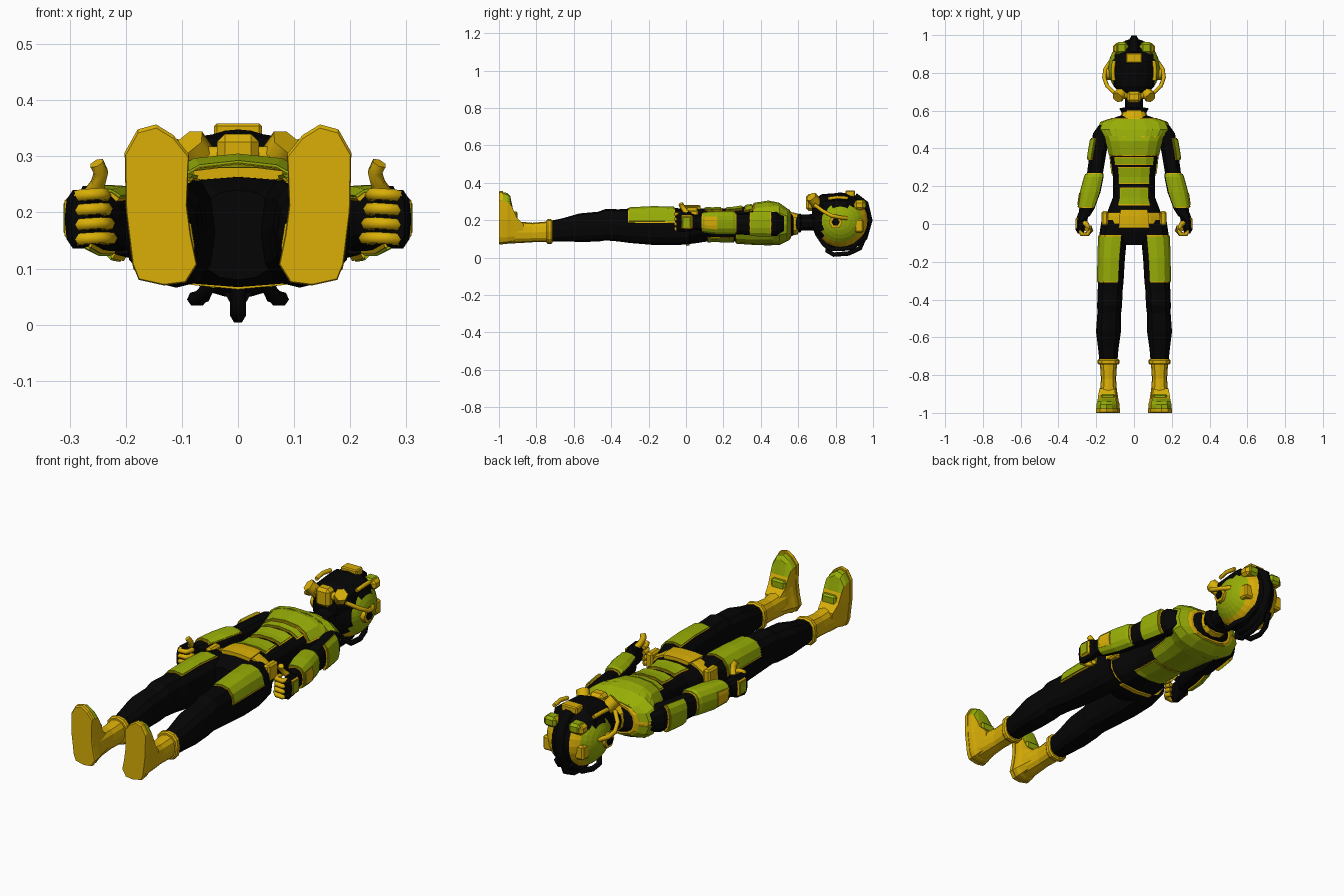
import bpy, bmesh, math
from mathutils import Matrix

if "Cube" in bpy.data.objects:
    bpy.data.objects.remove(bpy.data.objects["Cube"])


def material(name, rgb):
    m = bpy.data.materials.new(name)
    m.diffuse_color = (*rgb, 1)
    m.use_nodes = True
    m.node_tree.nodes["Principled BSDF"].inputs["Base Color"].default_value = m.diffuse_color
    return m


BLACK = material("black suit", (0.0015, 0.0015, 0.0015))
YELLOW = material("yellow trim", (0.70, 0.43, 0.002))
GREEN = material("green armour", (0.31, 0.42, 0.002))


def finish(name, bm, mats, mirror=False, rule=None):
    bmesh.ops.recalc_face_normals(bm, faces=bm.faces)
    if rule:
        for f in bm.faces:
            f.material_index = rule(f.calc_center_median())
    me = bpy.data.meshes.new(name)
    bm.to_mesh(me)
    bm.free()
    ob = bpy.data.objects.new(name, me)
    bpy.context.collection.objects.link(ob)
    for m in mats:
        me.materials.append(m)
    if mirror:
        ob.modifiers.new("Mirror", 'MIRROR')
    return ob


def skin(name, rings, mats, mirror=False, rule=None):
    """Join matching closed rings into a capped solid."""
    bm = bmesh.new()
    vs = [[bm.verts.new(p) for p in r] for r in rings]
    n = len(vs[0])
    for a, b in zip(vs, vs[1:]):
        for i in range(n):
            bm.faces.new((a[i], a[(i + 1) % n], b[(i + 1) % n], b[i]))
    bm.faces.new(vs[0])
    bm.faces.new(vs[-1][::-1])
    return finish(name, bm, mats, mirror, rule)


def rim(sec, deg, off=0.0):
    """Point on a rounded-box section (y, cx, cz, rx, rz)."""
    y, cx, cz, rx, rz = sec
    c, s = math.cos(math.radians(deg)), math.sin(math.radians(deg))
    p = 0.78
    return (cx + (rx + off) * math.copysign(abs(c) ** p, c), y,
            cz + (rz + off) * math.copysign(abs(s) ** p, s))


def loft(name, secs, mat, mirror=False, n=12):
    return skin(name, [[rim(s, 360 * i / n) for i in range(n)] for s in secs], [mat], mirror)


def at(secs, y):
    for a, b in zip(secs, secs[1:]):
        if min(a[0], b[0]) <= y <= max(a[0], b[0]):
            t = (y - a[0]) / (b[0] - a[0])
            return tuple(u + (v - u) * t for u, v in zip(a, b))
    return min(secs, key=lambda s: abs(s[0] - y))


def shell(name, secs, y0, y1, a0, a1, off, mat, mirror=False):
    """Curved plate that follows part of a lofted body."""
    ys = [y0] + sorted(s[0] for s in secs if y0 + .01 < s[0] < y1 - .01) + [y1]
    k = max(3, round(abs(a1 - a0) / 25))
    angs = [a0 + (a1 - a0) * i / k for i in range(k + 1)]
    rings = []
    for y in ys:
        s = at(secs, y)
        rings.append([rim(s, a, off) for a in angs] + [rim(s, a, -.012) for a in reversed(angs)])
    return skin(name, rings, [mat], mirror)


def plate(name, secs, y0, y1, a0, a1, mirror=False, off=0.012):
    shell(name + "_trim", secs, y0 - .006, y1 + .006, a0 - 4, a1 + 4, off - .004, YELLOW, mirror)
    shell(name, secs, y0, y1, a0, a1, off, GREEN, mirror)


def tube(name, pts, r, mat, mirror=False):
    cu = bpy.data.curves.new(name, 'CURVE')
    cu.dimensions = '3D'
    cu.bevel_depth, cu.bevel_resolution, cu.use_fill_caps = r, 1, True
    sp = cu.splines.new('POLY')
    sp.points.add(len(pts) - 1)
    for q, p in zip(sp.points, pts):
        q.co = (*p, 1)
    tmp = bpy.data.objects.new(name, cu)
    bm = bmesh.new()
    bm.from_mesh(bpy.data.meshes.new_from_object(tmp))
    bpy.data.objects.remove(tmp)
    return finish(name, bm, [mat], mirror)


def box(name, c, size, mat, mirror=False, bevel=0.008):
    bm = bmesh.new()
    bmesh.ops.create_cube(bm, size=1, matrix=Matrix.Translation(c) @ Matrix.Diagonal((*size, 1)))
    bmesh.ops.bevel(bm, geom=bm.edges[:], offset=bevel, segments=1, affect='EDGES')
    return finish(name, bm, [mat], mirror)


# Torso and its armour
torso = [(-.11, 0, .16, .07, .08), (-.04, 0, .165, .16, .098), (.04, 0, .17, .15, .095),
         (.14, 0, .175, .112, .085), (.25, 0, .175, .112, .088), (.36, 0, .18, .125, .1),
         (.44, 0, .185, .145, .108), (.5, 0, .18, .18, .1), (.54, 0, .175, .165, .075),
         (.575, 0, .175, .07, .055)]
loft("torso", torso, BLACK, n=16)
plate("chest_plate", torso, .365, .55, 18, 162)
plate("shoulder_yoke", torso, .465, .555, -176, 176, off=.014)
plate("rib_plate", torso, .318, .35, 42, 138, off=.008)
plate("upper_belly_plate", torso, .217, .296, 55, 125, off=.01)
plate("lower_belly_plate", torso, .105, .188, 59, 121, off=.01)
plate("upper_back_plate", torso, .27, .5, 200, 340)
plate("lower_back_plate", torso, .12, .25, 230, 310, off=.009)
shell("belt", torso, .0, .06, 10, 170, .01, YELLOW)
shell("belt_buckle", torso, -.02, .078, 68, 112, .017, YELLOW)
shell("belt_back", torso, .0, .02, 168, 372, .008, YELLOW)
box("belt_pouch", (.155, .03, .215), (.036, .075, .08), YELLOW, True)

# Neck
loft("collar", [(.54, 0, .175, .085, .07), (.57, 0, .18, .07, .062), (.6, 0, .18, .062, .055)], YELLOW)
loft("neck_ring", [(.58, 0, .18, .06, .05), (.612, 0, .185, .078, .05), (.618, 0, .185, .05, .04)], BLACK)
loft("neck", [(.58, 0, .185, .045, .042), (.72, 0, .19, .05, .045)], BLACK)


# Helmet: poles point sideways, so rings of faces mark the side panels
def helmet_rule(c):
    if c.z > .275 or c.y < .735:
        return 0
    return 2 if abs(c.x) > .095 else (1 if abs(c.x) > .055 else 0)


bm = bmesh.new()
bmesh.ops.create_uvsphere(bm, u_segments=24, v_segments=18, radius=1,
                          matrix=Matrix.Translation((0, .825, .198)) @ Matrix.Diagonal((.136, .155, .15, 1))
                          @ Matrix.Rotation(math.pi / 2, 4, 'Y'))
finish("helmet", bm, [BLACK, YELLOW, GREEN], False, helmet_rule)
loft("visor", [(.675, 0, .25, .06, .06), (.73, 0, .25, .108, .09), (.86, 0, .25, .118, .096),
               (.925, 0, .25, .07, .06)], BLACK)
box("forehead_block", (0, .878, .342), (.085, .052, .034), YELLOW, bevel=.005)
box("brow_block_trim", (.068, .928, .28), (.078, .06, .05), YELLOW, True, .014)
box("brow_block", (.066, .932, .284), (.062, .062, .05), GREEN, True, .012)
tube("visor_frame", [(.108, .76, .315), (.112, .81, .322), (.106, .865, .318)], .01, YELLOW, True)
box("rear_panel", (.085, .925, .17), (.05, .05, .07), YELLOW, True)
tube("crest", [(0, .9, .325), (0, .955, .285), (0, .975, .2), (0, .95, .11), (0, .88, .06), (0, .78, .06)],
     .026, BLACK)
tube("rear_cable", [(0, .96, .12), (0, .93, .05), (0, .87, .022), (0, .79, .016), (0, .755, .035),
                    (0, .76, .08)], .014, BLACK)
tube("side_cable", [(.04, .94, .1), (.06, .89, .052), (.078, .83, .046), (.07, .77, .045),
                    (.05, .74, .07), (.03, .7, .13)], .013, BLACK, True)

# Breathing mask, side hoses and ear discs
box("mask", (0, .672, .295), (.075, .06, .09), YELLOW, bevel=.014)
tube("mask_arm", [(.02, .68, .3), (.07, .685, .3)], .02, YELLOW, True)
tube("mask_canister", [(.06, .7, .285), (.088, .67, .325)], .031, YELLOW, True)
tube("ear_disc", [(.12, .8, .19), (.147, .8, .19)], .037, YELLOW, True)
tube("ear_disc_core", [(.14, .8, .19), (.152, .8, .19)], .022, BLACK, True)
tube("mask_hose", [(.125, .86, .21), (.152, .82, .215), (.158, .775, .225), (.142, .73, .25),
                   (.1, .69, .28)], .011, YELLOW, True)

# Arms
upper_arm = [(.525, .155, .18, .03, .045), (.48, .17, .18, .047, .065), (.38, .19, .18, .044, .062),
             (.26, .208, .18, .042, .055)]
forearm = [(.29, .2, .18, .035, .045), (.25, .208, .185, .047, .054), (.17, .227, .185, .05, .054),
           (.08, .25, .188, .04, .045), (.04, .265, .19, .03, .038)]
loft("upper_arm", upper_arm, BLACK, True)
loft("forearm", forearm, BLACK, True)
plate("upper_arm_plate", upper_arm, .345, .45, -60, 60, True)
plate("forearm_plate", forearm, .09, .265, -75, 135, True, .01)
shell("forearm_patch", forearm, .1, .165, -25, 25, .014, YELLOW, True)

# Hands: black glove with a green back plate, curled yellow fingers, raised thumb
loft("glove", [(.06, .265, .19, .03, .036), (.02, .278, .19, .03, .052), (-.03, .285, .188, .024, .054),
               (-.05, .282, .188, .016, .046)], BLACK, True, 10)
box("glove_plate_trim", (.3, .003, .19), (.018, .062, .075), YELLOW, True, .006)
box("glove_plate", (.302, .003, .19), (.018, .05, .063), GREEN, True, .006)
for i in range(4):
    z = .15 + .026 * i
    tube("finger_%d" % (i + 1), [(.288, -.03, z), (.277, -.054, z + .003), (.246, -.054, z + .005),
                                 (.226 + .004 * i, -.035, z + .004), (.237, -.012, z + .002)],
         .0115, YELLOW, True)
tube("thumb", [(.268, .015, .225), (.25, -.005, .25), (.244, -.02, .272), (.252, -.028, .288)], .014, YELLOW, True)
tube("thumb_base", [(.275, .03, .2), (.262, .008, .238)], .019, BLACK, True)

# Legs
leg = [(.02, .1, .165, .072, .09), (-.06, .11, .166, .074, .1), (-.18, .118, .168, .07, .1),
       (-.3, .122, .17, .067, .092), (-.36, .127, .172, .066, .086), (-.43, .129, .176, .066, .084),
       (-.47, .131, .165, .063, .08), (-.57, .135, .16, .066, .076), (-.66, .136, .148, .054, .062),
       (-.74, .135, .14, .046, .054)]
loft("leg", leg, BLACK, True)
plate("thigh_plate", leg, -.305, -.065, 10, 114, True, .007)

# Boots: cuff, shaft, and foot raised from the sole outline
loft("boot_cuff", [(-.745, .135, .139, .052, .062), (-.738, .135, .139, .058, .067),
                   (-.722, .135, .139, .058, .067), (-.715, .135, .139, .052, .06)], YELLOW, True)
loft("boot_shaft", [(-.73, .135, .138, .046, .056), (-.82, .135, .134, .04, .052),
                    (-.9, .135, .135, .046, .058), (-.96, .135, .135, .046, .06)], YELLOW, True)
sole = [(.0875, .304), (.115, .338), (.146, .357), (.179, .348), (.202, .307), (.2, .205), (.188, .107),
        (.177, .08), (.132, .07), (.093, .075), (.073, .107), (.084, .16), (.091, .214)]


def foot_ring(y, k, top):
    return [(.138 + (x - .138) * k, y, min(.14 + (z - .14) * k, top)) for x, z in sole]


skin("sole", [foot_ring(-1, .97, 1), foot_ring(-.994, 1, 1), foot_ring(-.978, 1, 1)], [YELLOW], True)
skin("foot", [foot_ring(-.98, .96, 1), foot_ring(-.955, .95, .346), foot_ring(-.94, .88, .33),
              foot_ring(-.925, .84, .26), foot_ring(-.905, .8, .215), foot_ring(-.87, .7, .18)],
     [YELLOW, GREEN], True, lambda c: 1 if c.z > .255 and c.y > -.975 else 0)
box("instep_plate", (.137, -.92, .222), (.075, .04, .05), GREEN, True)
